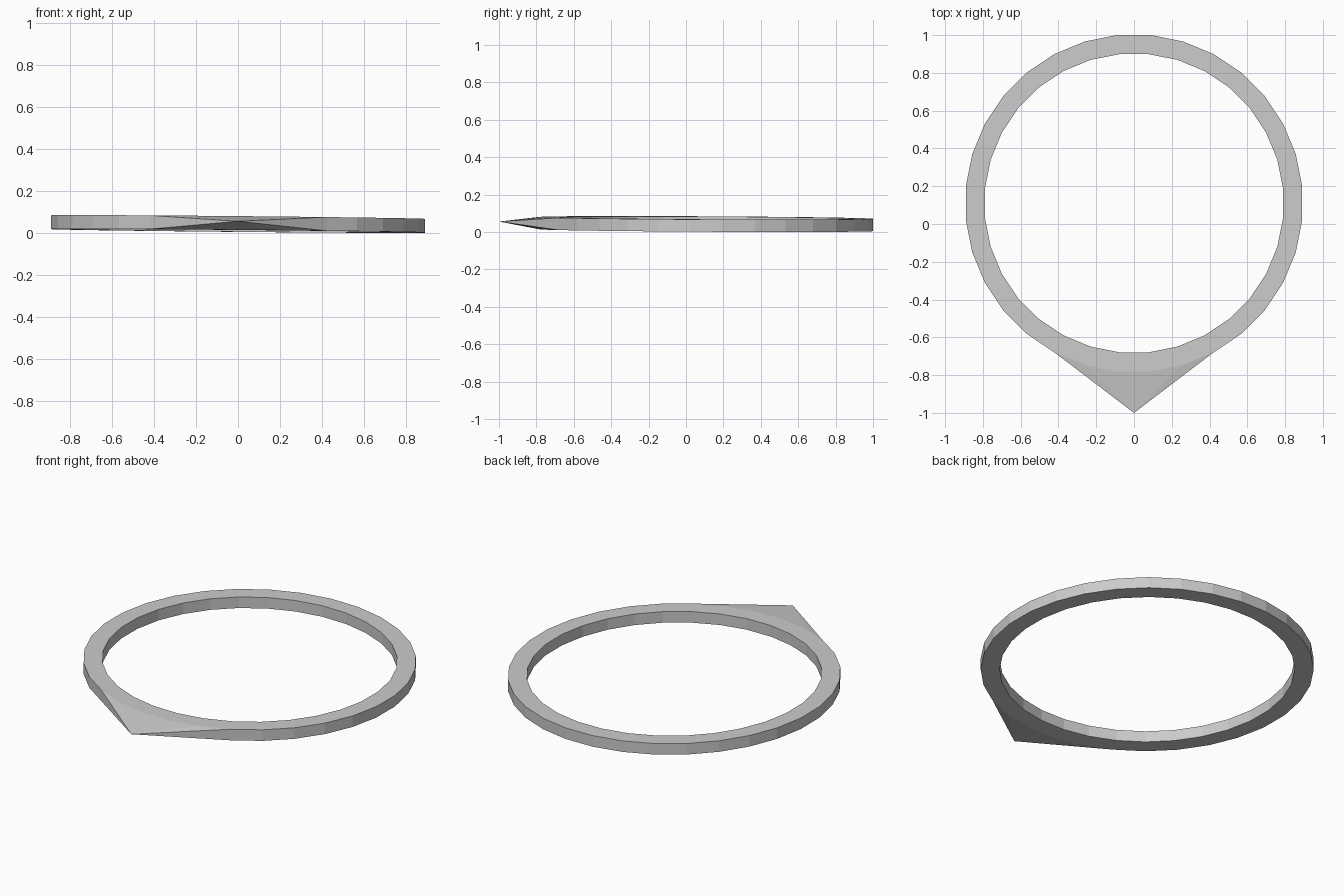
import bpy, bmesh, math
from mathutils import Vector

if "Cube" in bpy.data.objects:
    bpy.data.objects.remove(bpy.data.objects["Cube"])

SEG = 32
R_OUT, R_IN = 0.895, 0.793
CENTER_Y = 0.11
SLOPE_X, SLOPE_Y = -0.0095, -0.0055   # slight tilt of the band
Z_BOTTOM, Z_TOP = 0.0102, 0.0757
TIP = Vector((0, -1.0, 0.056))

bm = bmesh.new()


def loop(radius, z):
    verts = []
    for i in range(SEG):
        a = 2 * math.pi * (i + 0.5) / SEG
        x, y = radius * math.cos(a), radius * math.sin(a)
        verts.append(bm.verts.new((x, CENTER_Y + y, z + SLOPE_X * x + SLOPE_Y * y)))
    return verts


# Flat ring band with a rectangular cross-section
loops = [loop(R_OUT, Z_BOTTOM), loop(R_OUT, Z_TOP), loop(R_IN, Z_TOP), loop(R_IN, Z_BOTTOM)]
outer = []
for k in range(4):
    a, b = loops[k], loops[(k + 1) % 4]
    for i in range(SEG):
        j = (i + 1) % SEG
        f = bm.faces.new((a[i], a[j], b[j], b[i]))
        if k == 0:
            outer.append(f)

# Pointed front: open five outer facets and draw their rim to the tip
front = sorted(outer, key=lambda f: f.calc_center_median().y)[:5]
bmesh.ops.delete(bm, geom=front, context='FACES')
rim = [e for e in bm.edges if e.is_boundary]
tip = bm.verts.new(TIP)
for e in rim:
    bm.faces.new((e.verts[0], e.verts[1], tip))

bmesh.ops.recalc_face_normals(bm, faces=bm.faces[:])
mesh = bpy.data.meshes.new("pointed_ring")
bm.to_mesh(mesh)
bm.free()
bpy.context.collection.objects.link(bpy.data.objects.new("pointed_ring", mesh))
